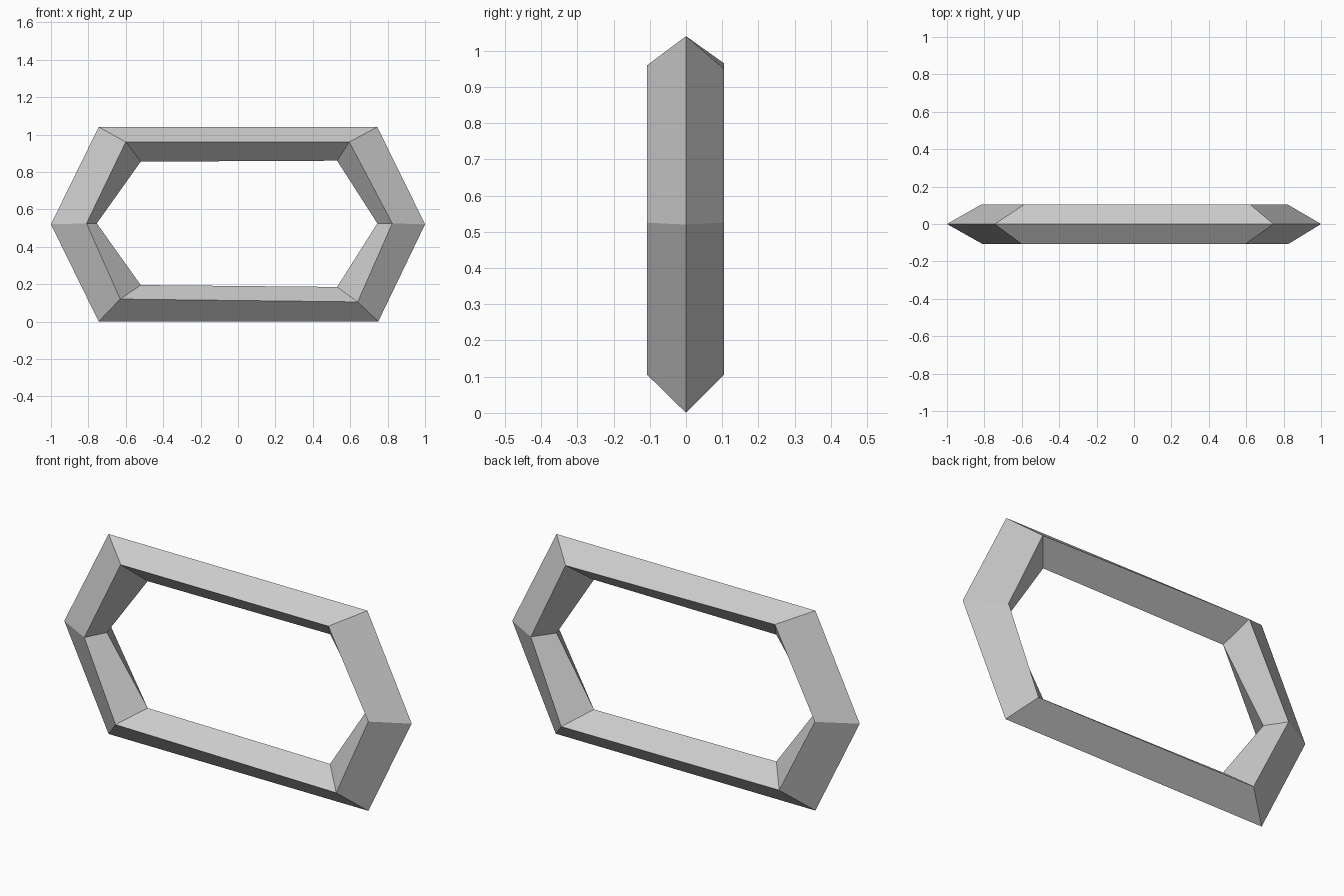
import bpy
import bmesh

cube = bpy.data.objects.get("Cube")
if cube:
    bpy.data.objects.remove(cube, do_unlink=True)

# Plain grey finish
grey = bpy.data.materials.new("plain_grey")
grey.use_nodes = True
colour = (0.6, 0.6, 0.6, 1.0)
grey.diffuse_color = colour
grey.node_tree.nodes["Principled BSDF"].inputs["Base Color"].default_value = colour

# Hexagonal loops (x, z) with their depth, from the rim round the diamond section
outer = [(-0.745, 1.04), (0.745, 1.04), (1, 0.52), (0.75, 0), (-0.745, 0), (-1, 0.52)]
front = [(-0.6, 0.96), (0.595, 0.96), (0.825, 0.525), (0.64, 0.105), (-0.63, 0.12), (-0.81, 0.525)]
inner = [(-0.52, 0.855), (0.53, 0.86), (0.745, 0.525), (0.53, 0.185), (-0.52, 0.195), (-0.755, 0.525)]
back = [(-0.585, 0.965), (0.62, 0.95), (0.82, 0.525), (0.645, 0.105), (-0.61, 0.11), (-0.815, 0.52)]
depths = (0, -0.107, 0, 0.105)

# Bridge neighbouring loops into a closed ring
bm = bmesh.new()
loops = [[bm.verts.new((x, y, z)) for x, z in pts]
         for pts, y in zip((outer, front, inner, back), depths)]
for a, b in zip(loops, loops[1:] + loops[:1]):
    for i in range(len(a)):
        j = (i + 1) % len(a)
        bm.faces.new((a[i], a[j], b[j], b[i]))
bmesh.ops.recalc_face_normals(bm, faces=bm.faces)

mesh = bpy.data.meshes.new("hexagonal_ring")
bm.to_mesh(mesh)
bm.free()
mesh.materials.append(grey)
ring = bpy.data.objects.new("hexagonal_ring", mesh)
bpy.context.collection.objects.link(ring)
